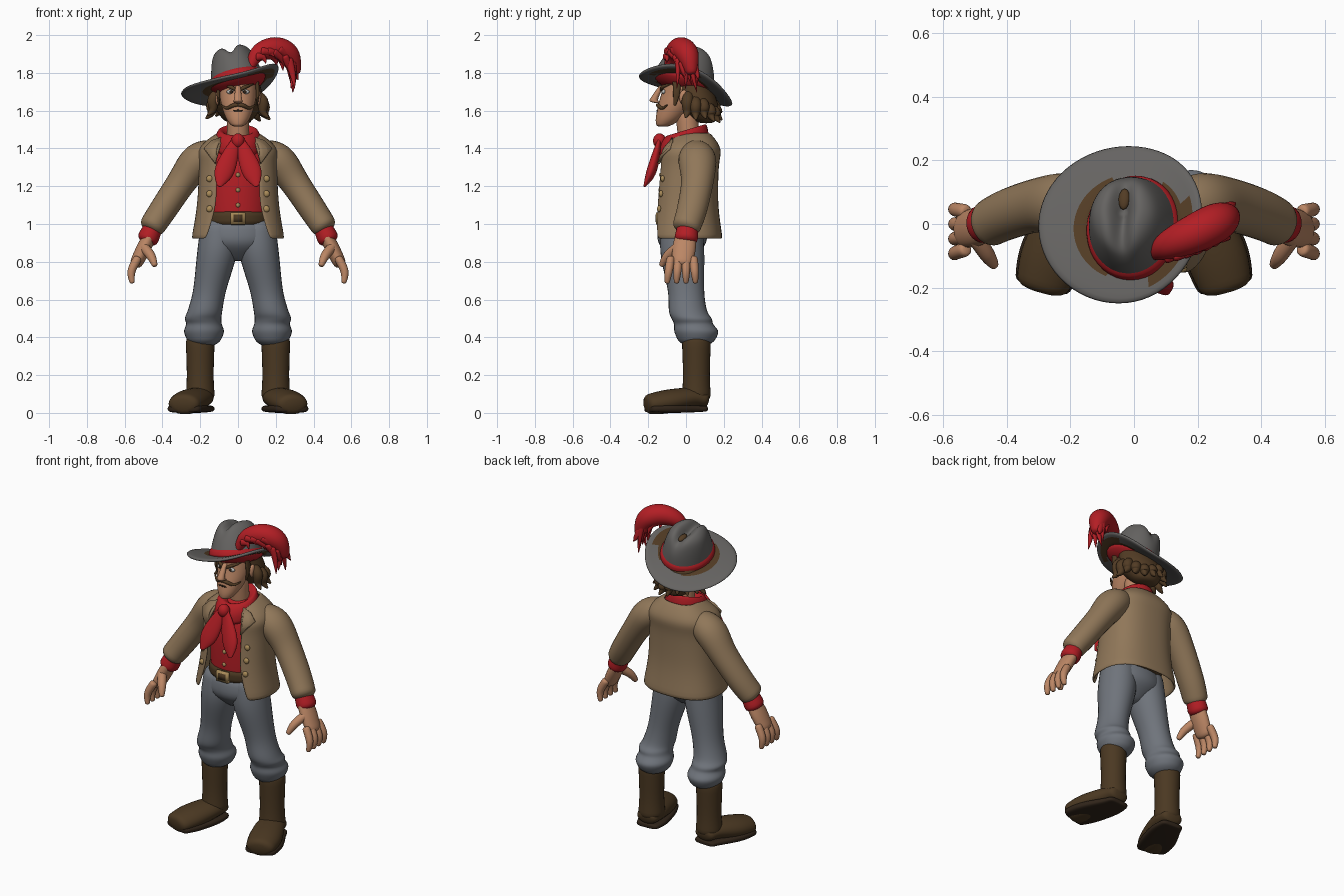
import bpy, bmesh, math, random
from mathutils import Vector

random.seed(4)
if "Cube" in bpy.data.objects:
    bpy.data.objects.remove(bpy.data.objects["Cube"])


def material(name, *rgb):
    mat = bpy.data.materials.new(name)
    mat.use_nodes = True
    mat.diffuse_color = (*rgb, 1)
    mat.node_tree.nodes["Principled BSDF"].inputs["Base Color"].default_value = (*rgb, 1)
    return mat


grey = material("hat_grey", .13, .125, .12)
tan = material("jacket_tan", .28, .185, .1)
blue = material("trouser_grey_blue", .16, .175, .2)
leather = material("boot_leather", .07, .04, .016)
red = material("scarf_red", .45, .013, .018)
skin = material("skin", .5, .24, .13)
brown = material("hair_brown", .085, .045, .018)
gold = material("button_gold", .4, .26, .1)
dark = material("sole_dark", .03, .018, .01)
white = material("eye_white", .5, .5, .48)


def finish(name, bm, materials, pair=False, rounded=True, thickness=0):
    """Turn a bmesh into a smooth object, mirrored when it is one of a pair."""
    bmesh.ops.recalc_face_normals(bm, faces=bm.faces)
    for face in bm.faces:
        face.smooth = True
    mesh = bpy.data.meshes.new(name)
    bm.to_mesh(mesh)
    bm.free()
    for mat in materials:
        mesh.materials.append(mat)
    obj = bpy.data.objects.new(name, mesh)
    bpy.context.collection.objects.link(obj)
    if pair:
        obj.modifiers.new("Mirror", 'MIRROR').use_mirror_merge = False
    if thickness:
        solidify = obj.modifiers.new("Solidify", 'SOLIDIFY')
        solidify.thickness, solidify.offset = thickness, 0
    if rounded:
        subdivision = obj.modifiers.new("Subdivision", 'SUBSURF')
        subdivision.levels = subdivision.render_levels = 1
    return obj


def smooth_path(keys, steps=3):
    """Pass a smooth spline through a few keys of any size."""
    keys = [Vector(key) for key in keys]
    last = len(keys) - 1
    path = []
    for i in range(last):
        before, start, end, after = (keys[min(max(i + k, 0), last)] for k in (-1, 0, 1, 2))
        leave, arrive = (end - before) / 2, (after - start) / 2
        for step in range(steps):
            t = step / steps
            blend = t * t * (3 - 2 * t)
            path.append(start.lerp(end, blend) + leave * t * (1 - t) ** 2 - arrive * t * t * (1 - t))
    return path + [keys[last]]


def loft(name, mat, keys, squash=1, flat=False, sides=14, power=2, reference=(0, 1, 0),
         closed=True, shape=None, patch=None, **options):
    """Skin rings of (x, y, z, radius, optional front gap angle) along a smooth path."""
    bm = bmesh.new()
    rings = smooth_path(keys)
    if closed:  # domed ends
        domes = []
        for end, inner in ((rings[0], rings[1]), (rings[-1], rings[-2])):
            outward = (end.xyz - inner.xyz).normalized()
            domes.append(Vector((*(end.xyz + outward * end.w * squash * .3), end.w * .6)))
        rings = [domes[0], *rings, domes[1]]
    loops = []
    for i, ring in enumerate(rings):
        tangent = rings[min(i + 1, len(rings) - 1)].to_3d() - rings[max(i - 1, 0)].to_3d()
        tangent = Vector((0, 0, 1)) if flat else tangent.normalized()
        depth = Vector(reference)
        depth = (depth - tangent * depth.dot(tangent)).normalized()
        width = tangent.cross(depth)
        gap = 0 if closed or len(ring) < 5 else ring[4]
        loop = []
        for k in range(sides):
            angle = gap + (math.tau - 2 * gap) * k / (sides - 1 if gap else sides)
            c, s = (math.copysign(abs(f) ** (2 / power), f) for f in (math.cos(angle), math.sin(angle)))
            place = ring.to_3d() + (width * s - depth * c * squash) * ring[3]
            loop.append(bm.verts.new(shape(place) if shape else place))
        loops.append(loop)
    for low, high in zip(loops, loops[1:]):
        for k in range(sides - 1 if gap else sides):
            after = (k + 1) % sides
            face = bm.faces.new((low[k], low[after], high[after], high[k]))
            if patch and patch(face.calc_center_median()):
                face.material_index = 1
    if closed:
        bm.faces.new(loops[0])
        bm.faces.new(loops[-1])
    return finish(name, bm, mat if isinstance(mat, list) else [mat], **options)


def body(name, mat, profile, squash=1, **options):
    """Central part stacked from level rings of (z, y, radius, optional gap)."""
    return loft(name, mat, [(0, y, z, *rest) for z, y, *rest in profile], squash, flat=True, **options)


def ball(name, mat, place, size, **options):
    bm = bmesh.new()
    bmesh.ops.create_uvsphere(bm, u_segments=12, v_segments=8, radius=1)
    bmesh.ops.scale(bm, vec=size, verts=bm.verts)
    bmesh.ops.translate(bm, vec=place, verts=bm.verts)
    return finish(name, bm, [mat], rounded=False, **options)


def front_of(obj, x, z):
    """Point on an object's front surface."""
    bpy.context.view_layer.update()
    evaluated = obj.evaluated_get(bpy.context.evaluated_depsgraph_get())
    return evaluated.ray_cast(Vector((x, -1, z)), Vector((0, 1, 0)))[1]


# Boots, turned outwards
loft("boot_shafts", leather, [(.2, .055, .4, .08), (.2, .055, .2, .073), (.2, .055, .08, .08)], flat=True, pair=True)
foot = [(.2, .11, .07, .065), (.21, .03, .08, .085), (.26, -.1, .06, .1), (.29, -.2, .045, .085)]
loft("boot_feet", leather, foot, .65, reference=(0, 0, 1), pair=True)
loft("boot_soles", dark, [(x, y, .022, radius * 1.05) for x, y, z, radius in foot], .22,
     reference=(0, 0, 1), power=4, pair=True)

# Trousers with bunched cuffs
loft("trouser_legs", blue, [(.1, -.02, 1, .1), (.11, -.02, .85, .11), (.15, 0, .65, .09), (.175, .01, .54, .095),
     (.185, .03, .5, .1), (.18, .04, .47, .097), (.18, .055, .43, .11), (.18, .055, .38, .09)],
     1.1, flat=True, pair=True)
body("trouser_seat", blue, [(1, -.02, .18), (.9, -.02, .19), (.82, -.02, .08)], .7)

# Shirt, belt and buckle
shirt = body("shirt", red, [(1, 0, .17), (1.25, 0, .17), (1.4, .02, .15), (1.46, .02, .09)], .83)
belt = body("belt", leather, [(1, 0, .18), (1.06, 0, .18)], .85)
for name, mat, size, raised in (("buckle", gold, .08, .004), ("buckle_centre", leather, .05, .009)):
    bm = bmesh.new()
    bmesh.ops.create_cube(bm, size=size)
    bmesh.ops.scale(bm, vec=(1, .2, .8), verts=bm.verts)
    bmesh.ops.translate(bm, vec=front_of(belt, 0, 1.03) - Vector((0, raised, 0)), verts=bm.verts)
    finish(name, bm, [mat], rounded=False)

# Open jacket, lapels and buttons
jacket = body("jacket", tan, [(.92, 0, .24, .7), (1.1, 0, .21, .5), (1.3, .01, .2, .5), (1.4, .02, .2, .5),
              (1.48, .04, .1, .6)], .78, sides=26, power=2.5, closed=False, thickness=.016)
bm = bmesh.new()
outline = [front_of(jacket, x, z) for x, z in ((.08, 1.46), (.14, 1.44), (.18, 1.4), (.15, 1.36), (.12, 1.32))]
bm.faces.new([bm.verts.new(corner - Vector((0, .014, 0))) for corner in outline])
finish("lapels", bm, [tan], pair=True, rounded=False, thickness=.014)
for i, level in enumerate(("lower", "middle", "upper")):
    z = 1.08 + .08 * i
    ball(f"{level}_jacket_buttons", gold, front_of(jacket, .15, z), (.018, .012, .018), pair=True)
    ball(f"{level}_shirt_button", gold, front_of(shirt, 0, z + .02), (.012, .008, .012))

# Sleeves and cuffs
loft("sleeves", tan, [(.12, .05, 1.38, .07), (.21, .06, 1.34, .095), (.3, .06, 1.22, .08), (.4, .03, 1.07, .075),
     (.46, 0, .98, .07)], 1.1, pair=True)
loft("shirt_cuffs", red, [(.44, .01, 1, .05), (.48, 0, .915, .06)], 1.1, pair=True)

# Hands
loft("palms", skin, [(.46, 0, .95, .035), (.5, -.01, .87, .04), (.54, -.02, .79, .035)], 1.6, pair=True)
for i, name in enumerate(("index", "middle", "ring", "little")):
    y = .04 * i - .08
    loft(f"{name}_fingers", skin, [(.53, y, .82, .025), (.565, y * 1.15, .75, .024), (.56, y * 1.25, .69, .015)],
         sides=8, pair=True)
loft("thumbs", skin, [(.5, -.04, .88, .03), (.46, -.1, .83, .027), (.44, -.13, .78, .016)], sides=8, pair=True)

# Neckerchief, higher at the back
body("neckerchief", red, [(1.4, -.01, .13), (1.46, -.01, .125), (1.5, 0, .1), (1.47, 0, .06)], 1.05,
     shape=lambda place: place + Vector((0, 0, .3 * place.y)))
ball("scarf_knot", red, (0, -.14, 1.44), (.036, .035, .04))
loft("scarf_tails", red, [(.01, -.14, 1.45, .02), (.05, -.165, 1.34, .05), (.08, -.19, 1.26, .05),
     (.1, -.22, 1.2, .012)], .5, pair=True)

# Head and face
body("neck", skin, [(1.42, .02, .06), (1.6, 0, .06)])
head = body("head", skin, [(1.525, -.115, .04), (1.56, -.09, .065), (1.63, -.05, .09), (1.7, -.02, .1),
            (1.8, 0, .1)], 1.1, sides=18)
body("nose", skin, [(1.73, -.13, .014), (1.68, -.16, .02), (1.65, -.17, .025), (1.64, -.14, .02)], sides=10)
ball("ears", skin, (.108, -.01, 1.67), (.014, .026, .04), pair=True)
eye = front_of(head, .04, 1.7)
ball("eyes", white, eye, (.021, .01, .012), pair=True)
ball("pupils", dark, eye + Vector((-.004, -.008, 0)), (.009, .004, .009), pair=True)
brow = [eye + Vector(offset) for offset in ((-.03, -.012, .01), (0, -.006, .026), (.04, .035, .04))]
loft("eyebrows", brown, [(*place, size) for place, size in zip(brow, (.009, .011, .004))], sides=8, pair=True)
loft("moustache", brown, [(0, -.15, 1.63, .009), (.03, -.147, 1.627, .012), (.06, -.125, 1.612, .009),
     (.09, -.1, 1.63, .004)], sides=8, pair=True)
ball("mouth", dark, front_of(head, 0, 1.6), (.028, .004, .005))
loft("sideburns", brown, [(.1, -.05, 1.76, .012), (.105, -.05, 1.69, .01), (.1, -.06, 1.63, .004)], 2,
     sides=8, pair=True)

# Hair with loose locks around the sides and back
body("hair", brown, [(1.55, .1, .08), (1.62, .07, .13), (1.68, .05, .135), (1.78, .02, .11)], .8)
lock_names = ("left", "left_side", "left_rear", "left_back", "left_nape", "middle_nape", "right_nape",
              "right_back", "right_rear", "right_side", "right")
for i, name in enumerate(lock_names):
    angle = 1.9 * (1 - 2 * i / (len(lock_names) - 1))
    outward = Vector((math.sin(angle), math.cos(angle) * .85, 0))
    root = Vector((0, .045, random.uniform(1.55, 1.59) - .015 * math.cos(angle)))
    top = .11 - .04 * math.cos(angle)
    loft(f"{name}_lock", brown, [(*(root + outward * reach + Vector((0, 0, rise))), size) for reach, rise, size in
         ((.1, top, .03), (.14, top * .7, .035), (.14, .03, .025), (.17, 0, .006))], sides=7)


# Hat, tilted on the head, with worn patches
def curl(place):
    lift = .9 if place.x > 0 else .15
    return place + Vector((0, 0, lift * place.x ** 2 - .35 * place.y ** 2))


def crease(place):
    """Pinch the crown into two ridges, narrower at the front."""
    high = max(place.z - .08, 0) * 9
    valley = .045 * high * math.exp(-(place.x / .03) ** 2)
    return Vector((place.x * (1 + 1.2 * high * min(place.y, 0)), place.y, place.z - valley))


hat = [
    loft("hat_brim", [grey, brown], [(0, 0, 0, .14), (-.04, .02, 0, .27)], .97, flat=True, sides=32, closed=False,
         thickness=.018, shape=curl, patch=lambda place: place.xy.length < .19 and abs(place.x) > .07),
    body("hat_crown", grey, [(0, 0, .145), (.1, 0, .125), (.17, 0, .1), (.2, .005, .06), (.2, .005, .02)],
         1.15, sides=28, shape=crease),
    body("hat_band", red, [(0, 0, .155), (.035, 0, .148)], 1.13, sides=20),
    ball("hat_dent_patch", brown, (0, .05, .163), (.018, .035, .012)),
]
for part in hat:
    part.location = (0, -.015, 1.745)
    part.rotation_euler = (-.28, -.22, 0)

# Plume with ragged barbs
spine = [(.06, -.1, 1.81, .015), (.1, -.07, 1.9, .045), (.19, -.03, 1.93, .063), (.27, .01, 1.895, .062),
         (.305, .03, 1.8, .03)]
loft("plume", red, spine)
quill = smooth_path(spine)
for here, ahead in zip(quill[3:], quill[5:]):
    for side in (-.9, -.4, .1, .6):
        start = here.to_3d() + Vector((0, side * here.w, random.uniform(-.5, .2) * here.w))
        along = (ahead.to_3d() - here.to_3d()).normalized() * .05
        droop = Vector((random.uniform(-.02, .01), random.uniform(-.02, .02), random.uniform(-.06, 0)))
        tip = start + along * 1.6 + droop * 1.4
        loft("plume_barb", red, [(*start, .025), (*(start + along + droop / 2), .02), (*tip, .003)], .7, sides=6)
